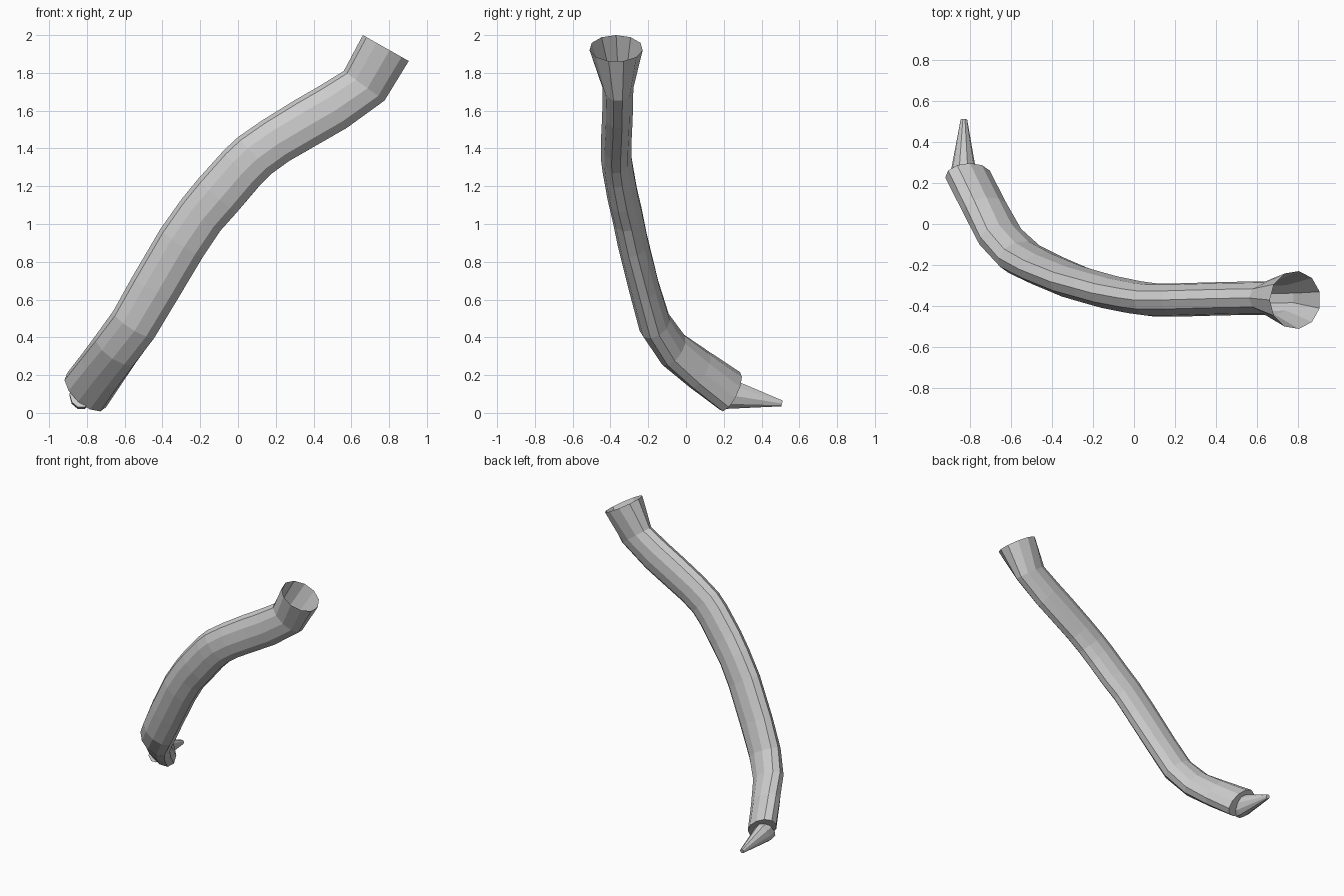
import bpy, bmesh
from math import sin, cos, tau
from mathutils import Vector as V

if "Cube" in bpy.data.objects:
    bpy.data.objects.remove(bpy.data.objects["Cube"])

SIDES = 11


def ring(centre, a, b, n=SIDES):
    return [centre + a * cos(tau * i / n) + b * sin(tau * i / n) for i in range(n)]


def loft(name, rings, cap_start=False, cap_end=False):
    bm = bmesh.new()
    vs = [[bm.verts.new(p) for p in r] for r in rings]
    for r, s in zip(vs, vs[1:]):
        for i in range(len(r)):
            j = (i + 1) % len(r)
            bm.faces.new((r[i], r[j], s[j], s[i]))
    if cap_start:
        bm.faces.new(vs[0])
    if cap_end:
        bm.faces.new(vs[-1])
    bmesh.ops.recalc_face_normals(bm, faces=bm.faces)
    mesh = bpy.data.meshes.new(name)
    bm.to_mesh(mesh)
    bm.free()
    obj = bpy.data.objects.new(name, mesh)
    bpy.context.collection.objects.link(obj)
    return obj


# curved stem: upper edge x,z / lower edge x,z / centre y
stations = [
    (0.56, 1.81, 0.78, 1.65, -0.36),
    (0.43, 1.73, 0.58, 1.505, -0.362),
    (0.30, 1.655, 0.45, 1.43, -0.365),
    (0.13, 1.55, 0.275, 1.33, -0.37),
    (0.00, 1.46, 0.185, 1.265, -0.37),
    (-0.075, 1.39, 0.11, 1.19, -0.36),
    (-0.21, 1.24, 0.00, 1.06, -0.335),
    (-0.30, 1.13, -0.09, 0.96, -0.31),
    (-0.41, 0.975, -0.18, 0.825, -0.28),
    (-0.56, 0.72, -0.315, 0.60, -0.22),
    (-0.66, 0.54, -0.435, 0.40, -0.165),
    (-0.75, 0.415, -0.54, 0.26, -0.07),
    (-0.82, 0.32, -0.625, 0.14, 0.07),
    (-0.905, 0.21, -0.71, 0.015, 0.235),
]
centres = [V(((s[0] + s[2]) / 2, s[4], (s[1] + s[3]) / 2)) for s in stations]
rings = []
for k, s in enumerate(stations):
    t = centres[min(k + 1, len(centres) - 1)] - centres[max(k - 1, 0)]
    tilt = 0.025 * max(0, k - 10) / 3
    a = V(((s[0] - s[2]) / 2, tilt, (s[1] - s[3]) / 2))
    b = t.cross(a).normalized() * (0.082 if k < 10 else 0.087)
    if k == 0:
        b = V((0, -0.082 if b.y < 0 else 0.082, 0))
    rings.append(ring(centres[k], a, b))
loft("curved_stem", rings, cap_end=True)

# flared open socket at the top
side = 1 if rings[0][3].y > centres[0].y else -1
rim = ring(V((0.785, -0.37, 1.93)), V((-0.124, 0, 0.07)), V((0, 0.142 * side, 0)))
loft("flared_socket", [rings[0], rim])

# tapered claw at the foot
claw_base = ring(V((-0.83, 0.255, 0.09)), V((0.062, 0, 0)), V((0, 0.04, 0.072)), 10)
claw_root = [p - V((0, 0.05, -0.01)) for p in claw_base]
claw_tip = ring(V((-0.828, 0.508, 0.05)), V((0.016, 0, 0)), V((0, 0.004, 0.016)), 10)
loft("claw", [claw_root, claw_base, claw_tip], cap_start=True, cap_end=True)
